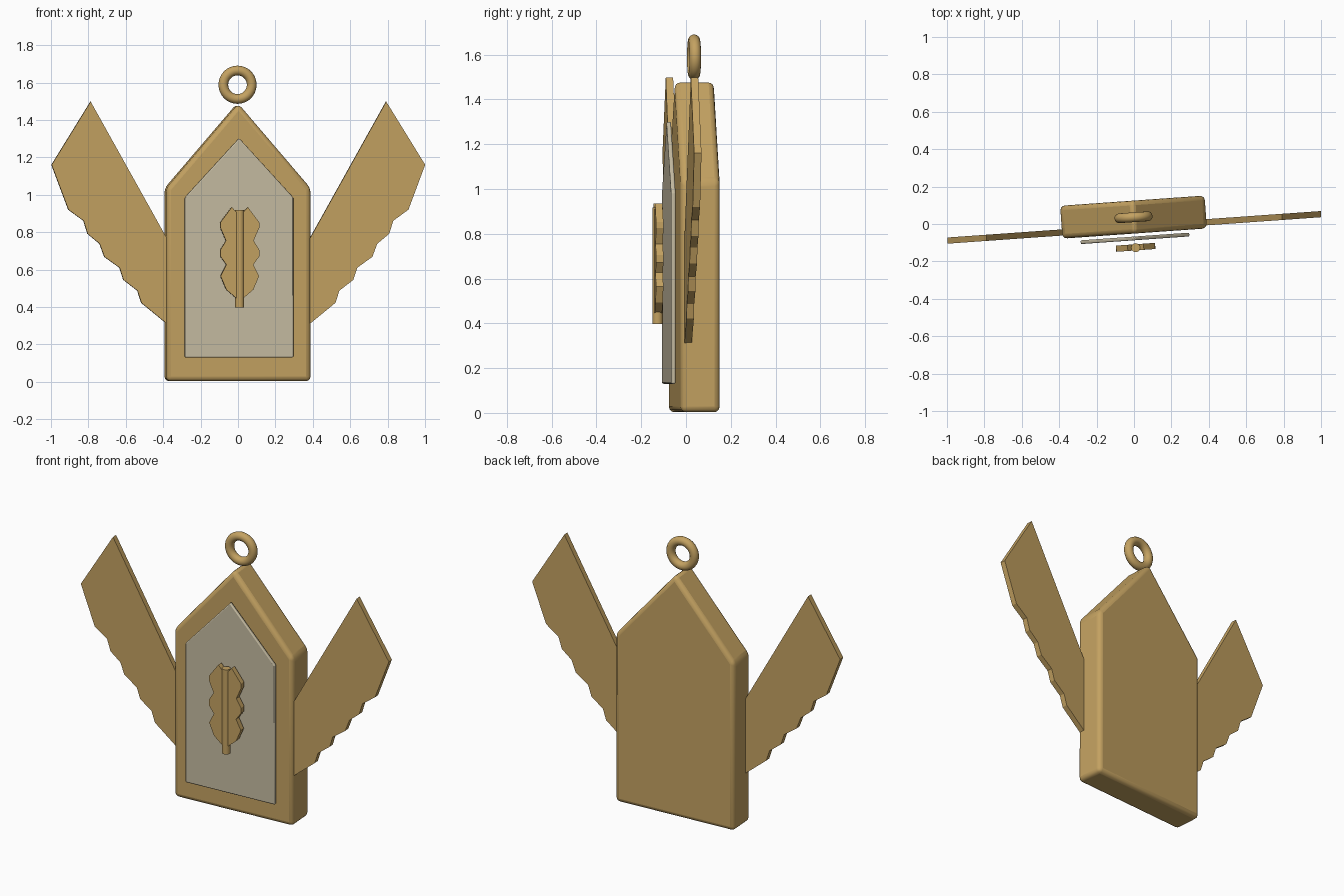
import bpy
import bmesh
import math

if "Cube" in bpy.data.objects:
    bpy.data.objects.remove(bpy.data.objects["Cube"])

TURN = math.radians(4.05)  # the whole pendant is turned slightly about z


def material(name, rgb):
    m = bpy.data.materials.new(name)
    m.diffuse_color = (*rgb, 1.0)
    m.use_nodes = True
    m.node_tree.nodes["Principled BSDF"].inputs["Base Color"].default_value = m.diffuse_color
    return m


GOLD = material("antique gold", (0.55, 0.36, 0.12))
SILVER = material("warm silver", (0.56, 0.50, 0.36))


def finish(ob, mat, bevel=0.0, segments=3, smooth=True):
    ob.data.materials.append(mat)
    ob.rotation_euler.z = TURN
    if bevel:
        mod = ob.modifiers.new("rounded edges", "BEVEL")
        mod.width = bevel
        mod.segments = segments
        mod.limit_method = "ANGLE"
        mod.angle_limit = math.radians(25)
    if smooth:
        bpy.ops.object.select_all(action="DESELECT")
        ob.select_set(True)
        bpy.context.view_layer.objects.active = ob
        bpy.ops.object.shade_smooth_by_angle(angle=math.radians(35))
    return ob


def slab(name, outline, y, thick):
    """Extrude an (x, z) outline along y, centred on the given y."""
    bm = bmesh.new()
    face = bm.faces.new([bm.verts.new((x, y - thick / 2, z)) for x, z in outline])
    ext = bmesh.ops.extrude_face_region(bm, geom=[face])
    moved = [v for v in ext["geom"] if isinstance(v, bmesh.types.BMVert)]
    bmesh.ops.translate(bm, verts=moved, vec=(0, thick, 0))
    bmesh.ops.recalc_face_normals(bm, faces=bm.faces)
    mesh = bpy.data.meshes.new(name)
    bm.to_mesh(mesh)
    bm.free()
    ob = bpy.data.objects.new(name, mesh)
    bpy.context.collection.objects.link(ob)
    return ob


def mirrored(outline):
    return [(-x, z) for x, z in outline]


def gable(half, bottom, shoulder, apex):
    return [(-half, bottom), (half, bottom), (half, shoulder),
            (0, apex), (-half, shoulder)]


# House-shaped body and the thin plate in front of it
finish(slab("body", gable(0.387, 0.003, 1.035, 1.487), 0.037, 0.176), GOLD, 0.025)
finish(slab("front_plate", gable(0.291, 0.13, 0.985, 1.302), -0.077, 0.02), SILVER, 0.006, 2)

# Wings with a stepped feather edge
wing = [(0.35, 0.283), (0.52, 0.422), (0.541, 0.487), (0.616, 0.545),
        (0.637, 0.61), (0.718, 0.668), (0.744, 0.738), (0.808, 0.791),
        (0.83, 0.861), (0.911, 0.92), (1.001, 1.16), (0.792, 1.498),
        (0.35, 0.707)]
finish(slab("right_wing", wing, -0.018, 0.033), GOLD, smooth=False)
finish(slab("left_wing", mirrored(wing), -0.018, 0.033), GOLD, smooth=False)

# Leaf halves with a wavy edge
leaf = [(0.0, 0.444), (0.018, 0.446), (0.072, 0.492), (0.103, 0.565),
        (0.072, 0.626), (0.105, 0.672), (0.105, 0.704), (0.074, 0.754),
        (0.105, 0.826), (0.104, 0.852), (0.043, 0.934), (0.02, 0.908), (0.0, 0.9)]
finish(slab("right_leaf", leaf, -0.125, 0.033), GOLD, smooth=False)
finish(slab("left_leaf", mirrored(leaf), -0.125, 0.033), GOLD, smooth=False)

# Leaf stem: the offset is turned together with the pendant
spin = lambda y: (-y * math.sin(TURN), y * math.cos(TURN))
x, y = spin(-0.127)
bpy.ops.mesh.primitive_cylinder_add(vertices=16, radius=0.024, depth=0.52, location=(x, y, 0.658))
stem = bpy.context.object
stem.name = "leaf_stem"
finish(stem, GOLD)

# Hanging ring, standing upright above the gable
x, y = spin(0.036)
bpy.ops.mesh.primitive_torus_add(major_radius=0.076, minor_radius=0.026,
                                 major_segments=48, minor_segments=16,
                                 location=(x, y, 1.588),
                                 rotation=(math.pi / 2, 0, 0))
ring = bpy.context.object
ring.name = "hanging_ring"
finish(ring, GOLD)
